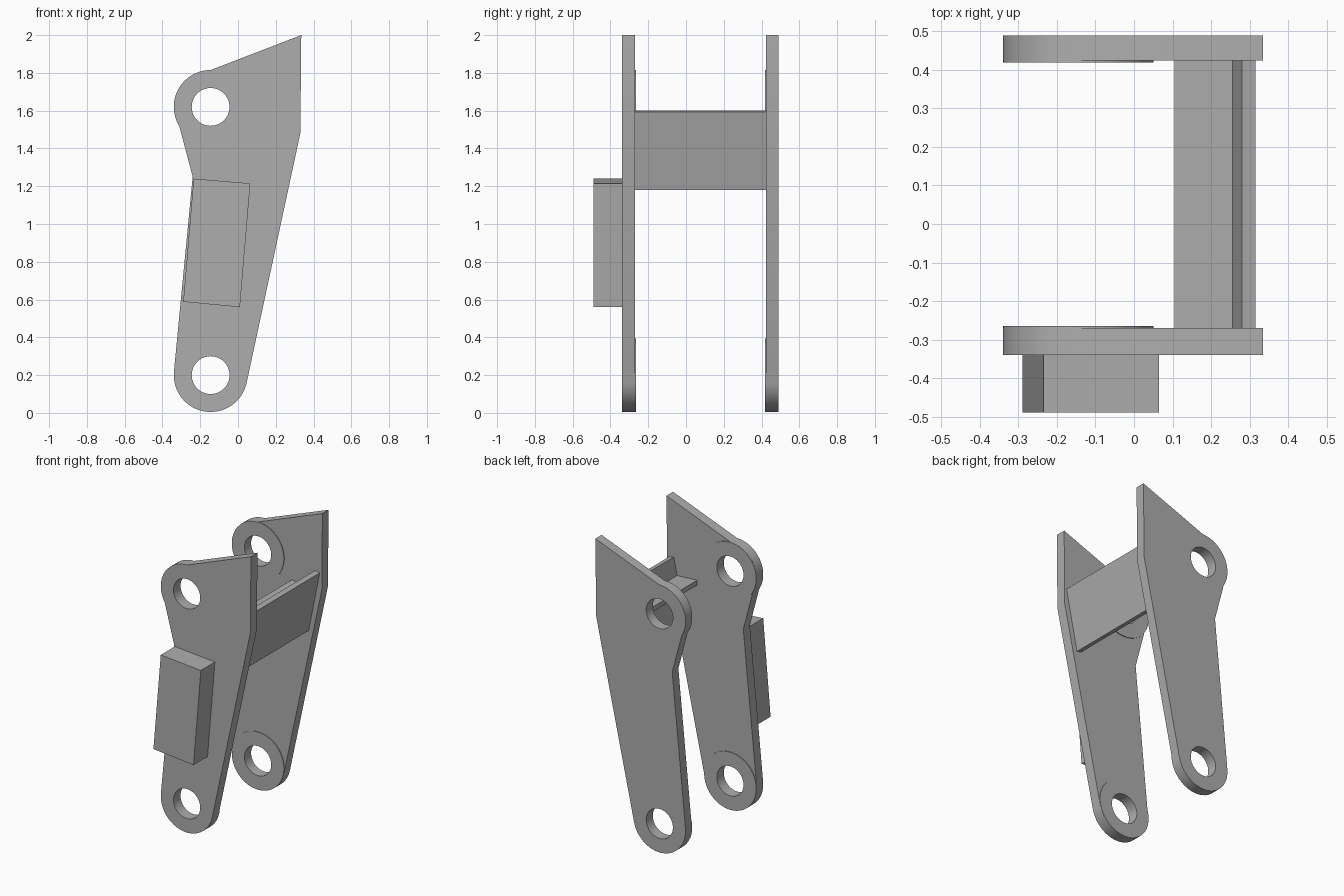
import bpy
import math
from math import cos, sin, radians

cube = bpy.data.objects.get("Cube")
if cube:
    bpy.data.objects.remove(cube, do_unlink=True)

steel = bpy.data.materials.new("plain grey steel")
steel.use_nodes = True
grey = (0.42, 0.42, 0.42, 1)
steel.diffuse_color = grey
steel.node_tree.nodes["Principled BSDF"].inputs["Base Color"].default_value = grey

PIVOT_X, LOW_Z, HIGH_Z = -0.145, 0.2, 1.62
BOSS_R, HOLE_R = 0.195, 0.1


def arc(cz, r, start, end, steps):
    """Points around a pivot in the XZ plane, angles in degrees."""
    angles = [radians(start + (end - start) * i / steps) for i in range(steps + 1)]
    return [(PIVOT_X + r * cos(a), cz + r * sin(a)) for a in angles]


def circle(cz, r):
    return arc(cz, r, 0, 360, 48)[:-1]


def extrude_profile(name, loops, y0, y1):
    """Fill XZ loops (inner loops become holes) and extrude from y0 to y1."""
    curve = bpy.data.curves.new(name, "CURVE")
    curve.dimensions = "2D"
    curve.fill_mode = "BOTH"
    curve.extrude = (y1 - y0) / 2
    for loop in loops:
        spline = curve.splines.new("POLY")
        spline.points.add(len(loop) - 1)
        for point, (x, z) in zip(spline.points, loop):
            point.co = (x, z, 0, 1)
        spline.use_cyclic_u = True
    obj = bpy.data.objects.new(name, curve)
    bpy.context.collection.objects.link(obj)
    obj.rotation_euler.x = math.pi / 2
    obj.location.y = (y0 + y1) / 2
    bpy.ops.object.select_all(action="DESELECT")
    obj.select_set(True)
    bpy.context.view_layer.objects.active = obj
    bpy.ops.object.convert(target="MESH")
    obj = bpy.context.object
    # Weld the caps to the walls
    bpy.ops.object.mode_set(mode="EDIT")
    bpy.ops.mesh.select_all(action="SELECT")
    bpy.ops.mesh.remove_doubles(threshold=0.0001)
    bpy.ops.mesh.normals_make_consistent(inside=False)
    bpy.ops.object.mode_set(mode="OBJECT")
    obj.data.materials.clear()
    obj.data.materials.append(steel)
    bpy.ops.object.shade_smooth_by_angle(angle=radians(30))
    return obj


# Side plates: rounded foot, waist, rounded shoulder and pointed top corner
outline = (
    arc(LOW_Z, BOSS_R, -12, -186, 32)
    + [(-0.24, 1.25)]
    + arc(HIGH_Z, BOSS_R, 212, 90, 24)
    + [(0.335, 2.0), (0.33, 1.48)]
)
holes = [circle(LOW_Z, HOLE_R), circle(HIGH_Z, HOLE_R)]

for side, y0, y1, inner0, inner1 in (
    ("front", -0.34, -0.27, -0.27, -0.265),
    ("back", 0.424, 0.49, 0.419, 0.424),
):
    extrude_profile(side + "_plate", [outline] + holes, y0, y1)
    # Thin boss rings on the inner faces
    for level, cz in (("lower", LOW_Z), ("upper", HIGH_Z)):
        extrude_profile(f"{side}_{level}_boss",
                        [circle(cz, BOSS_R), circle(cz, HOLE_R)], inner0, inner1)

# Slanted cross plate with a stiffening rib behind it
extrude_profile("cross_plate",
                [[(0.232, 1.18), (0.315, 1.593), (0.28, 1.6), (0.197, 1.187)]],
                -0.339, 0.424)
extrude_profile("cross_rib",
                [[(0.105, 1.49), (0.27, 1.48), (0.265, 1.447), (0.105, 1.457)]],
                -0.339, 0.424)

# Block on the outside of the front plate
extrude_profile("side_block",
                [[(-0.235, 1.24), (0.065, 1.215), (0.01, 0.56), (-0.29, 0.588)]],
                -0.49, -0.34)
